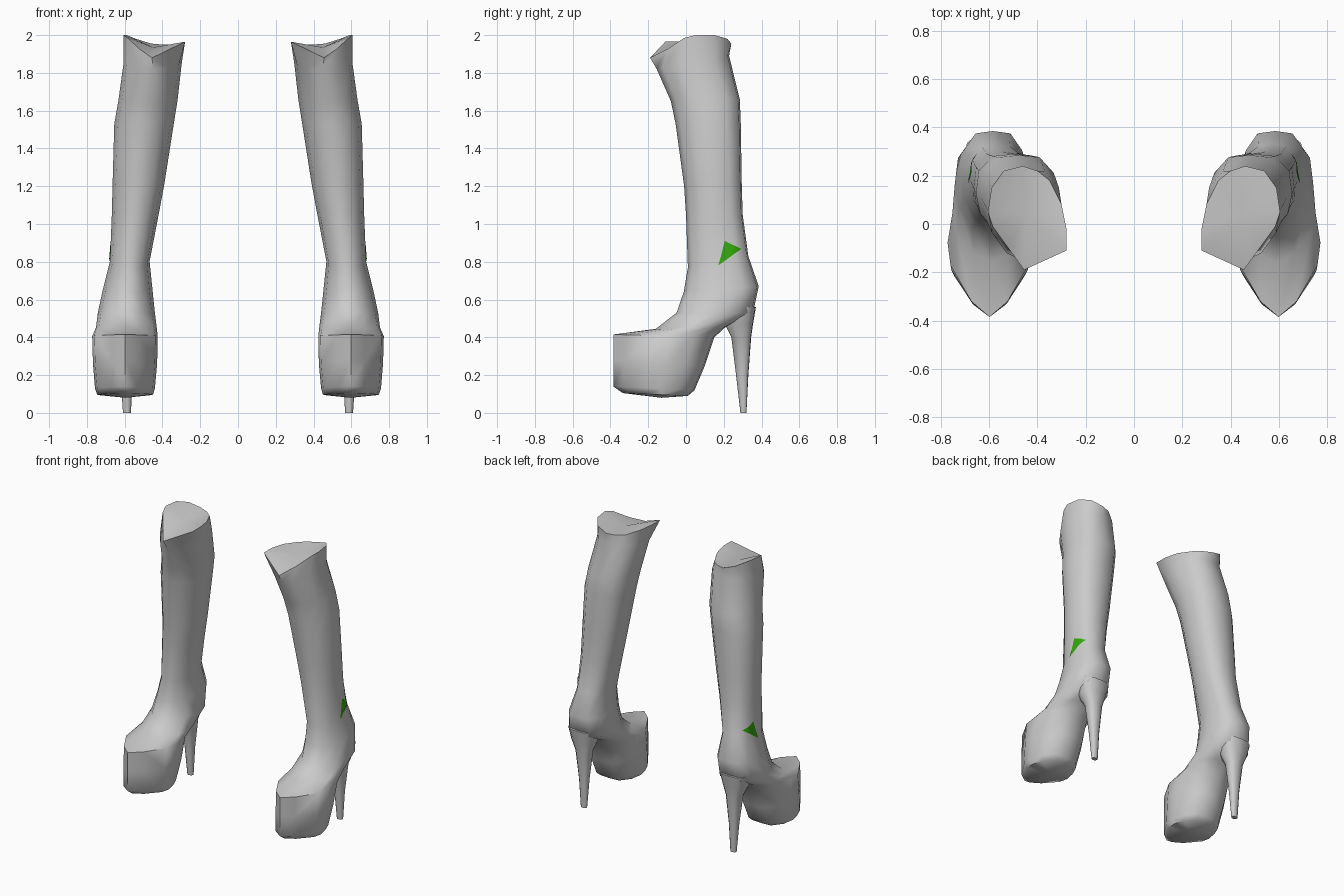
import bpy, bmesh, math
from mathutils import Vector
from mathutils.bvhtree import BVHTree

cube = bpy.data.objects.get("Cube")
if cube:
    bpy.data.objects.remove(cube, do_unlink=True)


def make_material(name, rgb):
    m = bpy.data.materials.new(name)
    m.use_nodes = True
    m.diffuse_color = (*rgb, 1)
    bsdf = next(n for n in m.node_tree.nodes if n.type == 'BSDF_PRINCIPLED')
    bsdf.inputs["Base Color"].default_value = (*rgb, 1)
    return m


GREY = make_material("light_grey", (0.6, 0.6, 0.6))
GREEN = make_material("green", (0.035, 0.4, 0.004))

# Half outlines from front to back, as (half width, depth)
ROUND = [(0, -1), (.52, -.85), (.88, -.45), (1, .05), (.92, .6), (.55, .95), (0, 1)]
POINTED = [(0, -1), (.43, -.76), (.93, -.2), (1, .15), (.88, .6), (.5, .97), (0, 1)]


def full(half):
    return half + [(-x, y) for x, y in reversed(half[1:-1])]


def ring(x0, x1, yf, zf, yb, zb, point=0.0):
    """Cross-section between x0 and x1, tilted from its front to its back."""
    pts = []
    for (rx, ry), (px, py) in zip(full(ROUND), full(POINTED)):
        u, v = rx + (px - rx) * point, (ry + (py - ry) * point + 1) / 2
        pts.append(Vector(((x0 + x1) / 2 + u * (x1 - x0) / 2,
                           yf + v * (yb - yf), zf + v * (zb - zf))))
    return pts


def loft(rings, bottom, top):
    """Skin the rings and close both ends with a fan to a centre point."""
    bm = bmesh.new()
    loops = [[bm.verts.new(p) for p in r] for r in rings]
    n = len(loops[0])
    for a, b in zip(loops, loops[1:]):
        for i in range(n):
            j = (i + 1) % n
            bm.faces.new((a[i], a[j], b[j], b[i]))
    for loop, centre in ((loops[0], bottom), (loops[-1], top)):
        c = bm.verts.new(centre)
        for i in range(n):
            bm.faces.new((loop[i], loop[(i + 1) % n], c))
    bmesh.ops.recalc_face_normals(bm, faces=bm.faces)
    return bm


def add_object(name, bm, mat, side, angle=60):
    """Place a copy of the part on the left (+1) or the right (-1)."""
    bm = bm.copy()
    if side < 0:
        for v in bm.verts:
            v.co.x = -v.co.x
        bmesh.ops.reverse_faces(bm, faces=bm.faces)
    me = bpy.data.meshes.new(name)
    bm.to_mesh(me)
    bm.free()
    me.materials.append(mat)
    ob = bpy.data.objects.new(name, me)
    bpy.context.collection.objects.link(ob)
    bpy.ops.object.select_all(action='DESELECT')
    ob.select_set(True)
    bpy.context.view_layer.objects.active = ob
    bpy.ops.object.shade_smooth_by_angle(angle=math.radians(angle))
    return ob


# Boot: platform, foot, ankle and shaft, from the sole upwards
boot_rings = [ring(*r) for r in (
    (.450, .745, -.335, .105, .010, .090, 1),
    (.440, .757, -.385, .140, .045, .120, 1),
    (.428, .768, -.385, .280, .100, .250, 1),
    (.425, .772, -.385, .415, .150, .400, 1),
    (.430, .752, -.160, .445, .210, .455, .6),
    (.440, .742, -.050, .530, .355, .530, .2),
    (.453, .715, -.012, .640, .385, .670),
    (.468, .678, .010, .770, .330, .830),
    (.420, .668, .000, 1.05, .300, 1.05),
    (.390, .664, -.010, 1.20, .295, 1.22),
    (.340, .655, -.055, 1.53, .290, 1.53),
    (.320, .633, -.080, 1.65, .285, 1.66),
    (.297, .605, -.155, 1.82, .228, 1.89, .3),
)]
# Rim with a dipped point at the front
boot_rings.append([Vector(p) for p in (
    (.455, -.19, 1.88), (.52, -.10, 1.925), (.585, -.01, 1.985), (.605, .05, 2.0),
    (.59, .15, 2.0), (.54, .22, 1.98), (.46, .24, 1.955), (.40, .22, 1.95),
    (.35, .18, 1.95), (.30, .08, 1.96), (.28, -.02, 1.965), (.28, -.11, 1.965))])
boot = loft(boot_rings, (.595, -.13, .08), (.45, .04, 1.935))

# Stiletto heel, from the tip upwards
heel = loft([ring(*r) for r in (
    (.567, .609, .288, .0, .320, .0),
    (.556, .622, .265, .2, .330, .2),
    (.535, .647, .240, .4, .345, .4),
    (.510, .680, .205, .47, .355, .47),
    (.490, .700, .200, .56, .370, .56),
)], (.588, .305, 0), (.595, .29, .58))

# Triangular patch laid over the outer ankle
tree = BVHTree.FromBMesh(boot)
A, B, C = Vector((0, .205, .91)), Vector((0, .29, .868)), Vector((0, .172, .78))
N = 6
patch = bmesh.new()
grid = {}
for i in range(N + 1):
    for j in range(N + 1 - i):
        p = A + (B - A) * (i / N) + (C - A) * (j / N)
        hit, normal, _, _ = tree.ray_cast(Vector((2, p.y, p.z)), Vector((-1, 0, 0)))
        grid[i, j] = patch.verts.new(hit + normal * .005)
for i in range(N):
    for j in range(N - i):
        patch.faces.new((grid[i, j], grid[i, j + 1], grid[i + 1, j]))
        if i + j < N - 1:
            patch.faces.new((grid[i + 1, j], grid[i, j + 1], grid[i + 1, j + 1]))
patch.normal_update()
if sum(f.normal.x for f in patch.faces) < 0:
    bmesh.ops.reverse_faces(patch, faces=patch.faces)

for label, side in (("left", 1), ("right", -1)):
    add_object(label + "_boot", boot, GREY, side)
    add_object(label + "_heel", heel, GREY, side)
    add_object(label + "_ankle_patch", patch, GREEN, side)
for bm in (boot, heel, patch):
    bm.free()
